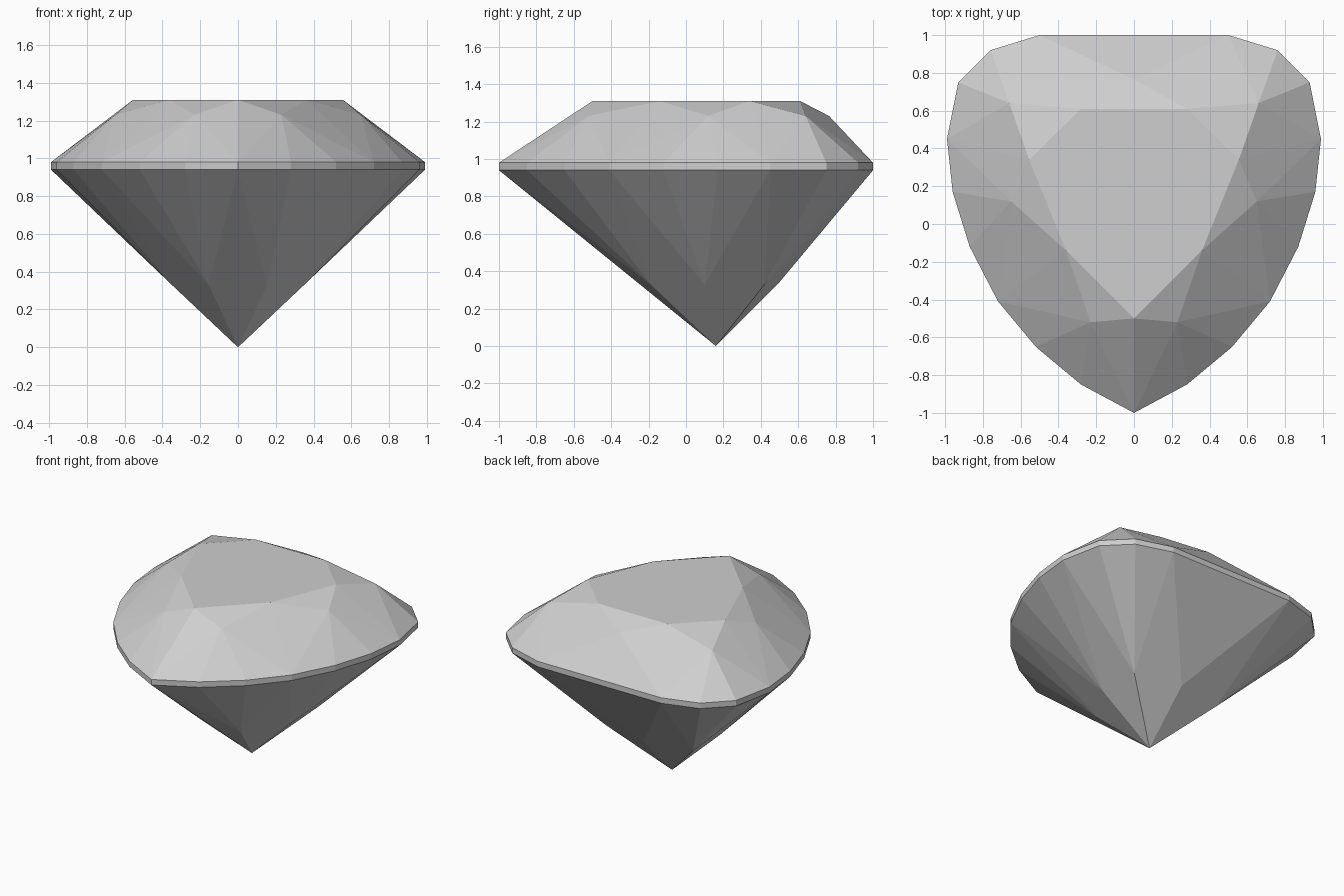
import bpy
import bmesh
import math

cube = bpy.data.objects.get("Cube")
if cube:
    bpy.data.objects.remove(cube, do_unlink=True)

# Heights of the cut levels
TABLE, STAR, GIRDLE_TOP, GIRDLE_LOW, KEEL = 1.31, 1.23, 0.98, 0.94, 0.33

# Half plans of each ring of facet corners, mirrored across x = 0
girdle = [(0, -1), (.28, -.85), (.52, -.65), (.72, -.41), (.87, -.12),
          (.96, .17), (.99, .45), (.93, .75), (.76, .92), (.5, 1)]
table = [(0, -.5), (.36, -.14), (.555, .34), (.28, .61)]
stars = [(.23, -.52), (.65, .12), (.66, .64), (0, .765)]
keels = [(.155, -.19), (.35, .1), (.35, .42), (0, .49)]


def mirrored(half):
    return half + [(-x, y) for x, y in half if x > 0]


def add_ring(bm, half, z):
    for x, y in mirrored(half):
        bm.verts.new((x, y, z))


# Stone: every facet is a face of the convex solid around the corners
bm = bmesh.new()
add_ring(bm, table, TABLE)
add_ring(bm, stars, STAR)
add_ring(bm, girdle, GIRDLE_TOP)
add_ring(bm, girdle, GIRDLE_LOW)
add_ring(bm, keels, KEEL)
bm.verts.new((0, .16, 0))
bmesh.ops.convex_hull(bm, input=bm.verts[:])
loose = [v for v in bm.verts if not v.link_faces]
bmesh.ops.delete(bm, geom=loose, context='VERTS')

# Merge flat triangles into whole facets
bmesh.ops.dissolve_limit(bm, angle_limit=math.radians(1.5),
                         verts=bm.verts[:], edges=bm.edges[:])
bmesh.ops.recalc_face_normals(bm, faces=bm.faces[:])
mesh = bpy.data.meshes.new("gemstone")
bm.to_mesh(mesh)
bm.free()
gem = bpy.data.objects.new("gemstone", mesh)
bpy.context.collection.objects.link(gem)

# Pale grey stone colour
grey = (.62, .62, .62, 1)
mat = bpy.data.materials.new("pale grey stone")
mat.use_nodes = True
mat.diffuse_color = grey
mat.node_tree.nodes["Principled BSDF"].inputs["Base Color"].default_value = grey
mesh.materials.append(mat)
